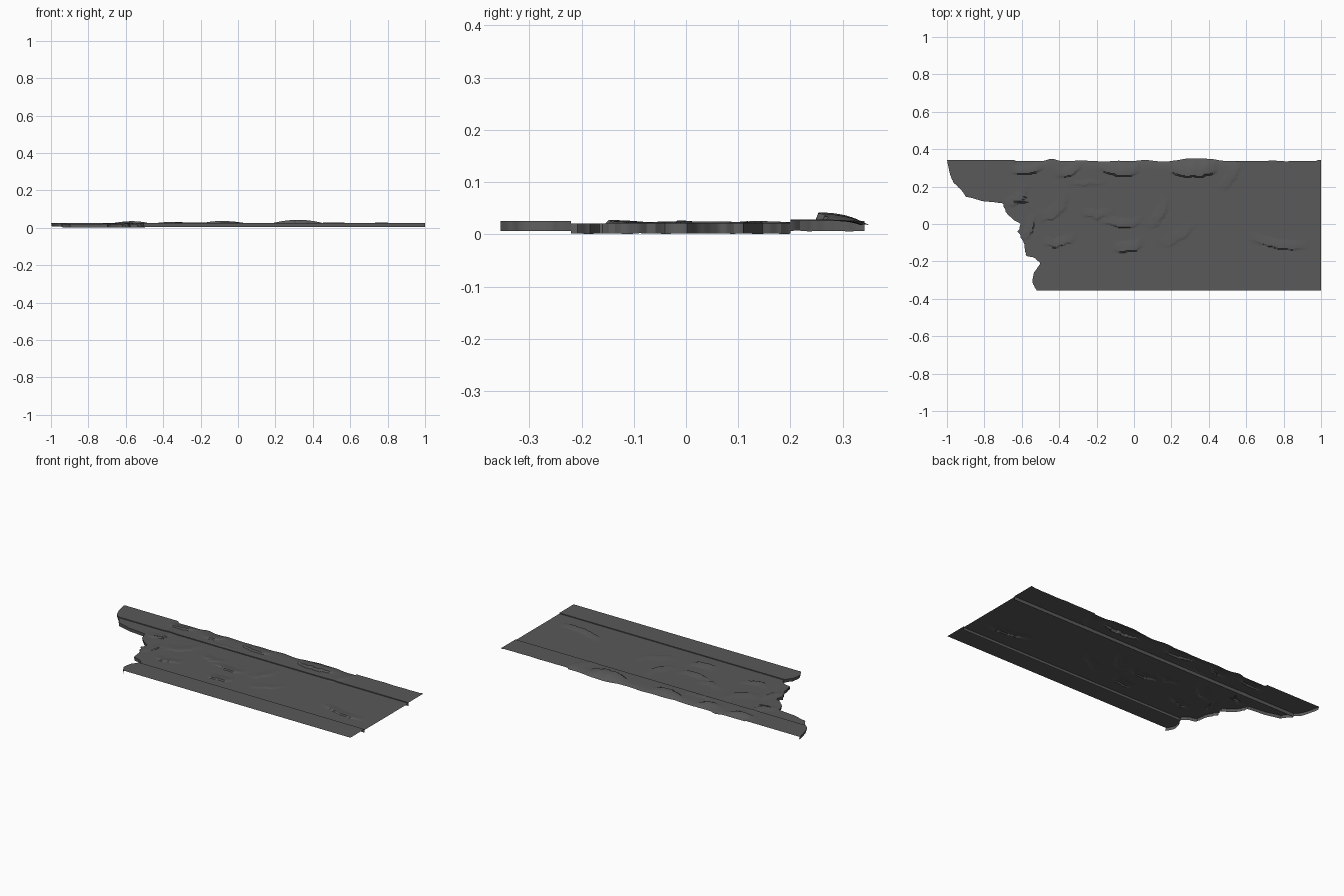
import bpy, bmesh, math
from mathutils import noise, Vector

if "Cube" in bpy.data.objects:
    bpy.data.objects.remove(bpy.data.objects["Cube"])

mat = bpy.data.materials.new("dark grey")
mat.diffuse_color = (0.1, 0.1, 0.1, 1)
mat.use_nodes = True
mat.node_tree.nodes["Principled BSDF"].inputs["Base Color"].default_value = mat.diffuse_color

RIM, MID = 0.026, 0.021          # heights of raised side strips and sunken middle
Y0, Y1 = -0.22, 0.2              # limits of the sunken middle

# broken left end: (y, x) from front to back
BREAK = [(-.355, -.52), (-.31, -.545), (-.26, -.535), (-.21, -.5), (-.18, -.53), (-.17, -.58),
         (-.11, -.585), (-.04, -.62), (.0, -.605), (.02, -.64), (.06, -.685), (.11, -.70),
         (.117, -.75), (.122, -.81), (.14, -.87), (.145, -.9), (.18, -.92), (.22, -.965),
         (.27, -.985), (.342, -1)]

# torn dents: x, y, half length, fade width, angle, bend, height
DENTS = [(.77, -.10, .16, .05, -10, -.03, .006), (-.08, .29, .11, .07, -8, -.035, .010),
         (.32, .285, .13, .08, 0, -.035, .016), (-.57, .29, .09, .05, 10, -.02, .009),
         (-.35, .29, .08, .06, 25, -.03, .006), (-.25, .21, .10, .03, 0, 0, .003),
         (-.07, .005, .11, .05, -5, -.02, .006), (-.03, -.13, .08, .06, 8, -.02, .007),
         (.13, .06, .10, .06, 60, -.04, .004), (-.62, .15, .08, .06, 50, -.03, .005),
         (-.43, .08, .11, .07, 40, -.04, .004), (-.40, -.09, .09, .05, 10, -.03, .005),
         (.24, -.06, .11, .06, 35, -.03, .003), (.52, .25, .09, .06, 60, -.02, .003),
         (-.2, .06, .09, .05, 0, -.03, .004), (-.56, -.02, .08, .05, 70, -.02, .004)]


def break_x(y):
    for (a, xa), (b, xb) in zip(BREAK, BREAK[1:]):
        if y <= b:
            return xa + (xb - xa) * (y - a) / (b - a) + .006 * noise.noise(Vector((y * 60, 3, 0)))
    return BREAK[-1][1]


def dent_height(x, y):
    z = 0
    for cx, cy, half, fade, ang, bend, h in DENTS:
        c, s = math.cos(math.radians(ang)), math.sin(math.radians(ang))
        u = ((x - cx) * c + (y - cy) * s) / half
        if abs(u) < 1:
            wob = .012 * noise.noise(Vector((u * 3, cx * 9, cy * 9)))
            v = (-(x - cx) * s + (y - cy) * c - bend * (1 - u * u) - wob) / fade
            if 0 < v < 1:
                z = max(z, h * (1 - u * u) * (1 - v * v))
    return z


def ragged_back(x):
    """Offset of the torn back edge."""
    if x < -.63 or x > .98:
        return 0
    bulge = .014 * math.exp(-((x - .35) / .1) ** 2) + .012 * math.exp(-((x + .44) / .03) ** 2)
    return bulge - .005 + .009 * noise.noise(Vector((x * 9, 1, 0)))


def columns(y):
    left = max(break_x(y), -1)
    return [left + (-.42 - left) * i / 50 for i in range(50)] + [-.42 + 1.42 * i / 170 for i in range(171)]


def row_ys(a, b):
    n = max(2, round((b - a) / .006))
    return [a + (b - a) * i / n for i in range(n + 1)]


def finish(bm, name):
    me = bpy.data.meshes.new(name)
    bm.to_mesh(me)
    bm.free()
    me.materials.append(mat)
    ob = bpy.data.objects.new(name, me)
    bpy.context.collection.objects.link(ob)
    bpy.ops.object.select_all(action='DESELECT')
    ob.select_set(True)
    bpy.context.view_layer.objects.active = ob
    bpy.ops.object.shade_smooth_by_angle(angle=math.radians(25))


def sheet(name, ya, yb, base):
    """Dented sheet with a hanging broken edge on the left."""
    bm = bmesh.new()
    rows = []
    for y in row_ys(ya, yb):
        row = []
        for x in columns(y):
            k = max(0, (y - .25) / .092)
            off = ragged_back(x)
            droop = (.007 + .1 * abs(off)) * k ** 4 if -.63 < x < .55 else 0
            row.append(bm.verts.new((x, y + off * k, base + dent_height(x, y) - droop)))
        rows.append(row)
    for r, q in zip(rows, rows[1:]):
        for i in range(len(r) - 1):
            bm.faces.new((r[i], r[i + 1], q[i + 1], q[i]))
    # broken edge thickness, slightly uneven at the bottom
    low = [bm.verts.new((r[0].co.x + .004, r[0].co.y,
                         base - .0195 + .0015 * noise.noise(Vector((r[0].co.y * 40, 7, 0)))))
           for r in rows]
    for i in range(len(rows) - 1):
        bm.faces.new((rows[i][0], rows[i + 1][0], low[i + 1], low[i]))
    finish(bm, name)


def wall(name, y, side):
    """Upright seam between the middle and a side strip."""
    bm = bmesh.new()
    xs = columns(y)
    hi = [bm.verts.new((x, y, RIM + dent_height(x, y))) for x in xs]
    lo = [bm.verts.new((x, y, .005)) for x in xs]
    for i in range(len(xs) - 1):
        f = (lo[i], lo[i + 1], hi[i + 1], hi[i])
        bm.faces.new(f if side < 0 else f[::-1])
    finish(bm, name)


sheet("front_strip", -.355, Y0, RIM)
sheet("middle_panel", Y0, Y1, MID)
sheet("back_strip", Y1, .342, RIM)
wall("front_seam", Y0, 1)
wall("back_seam", Y1, -1)
